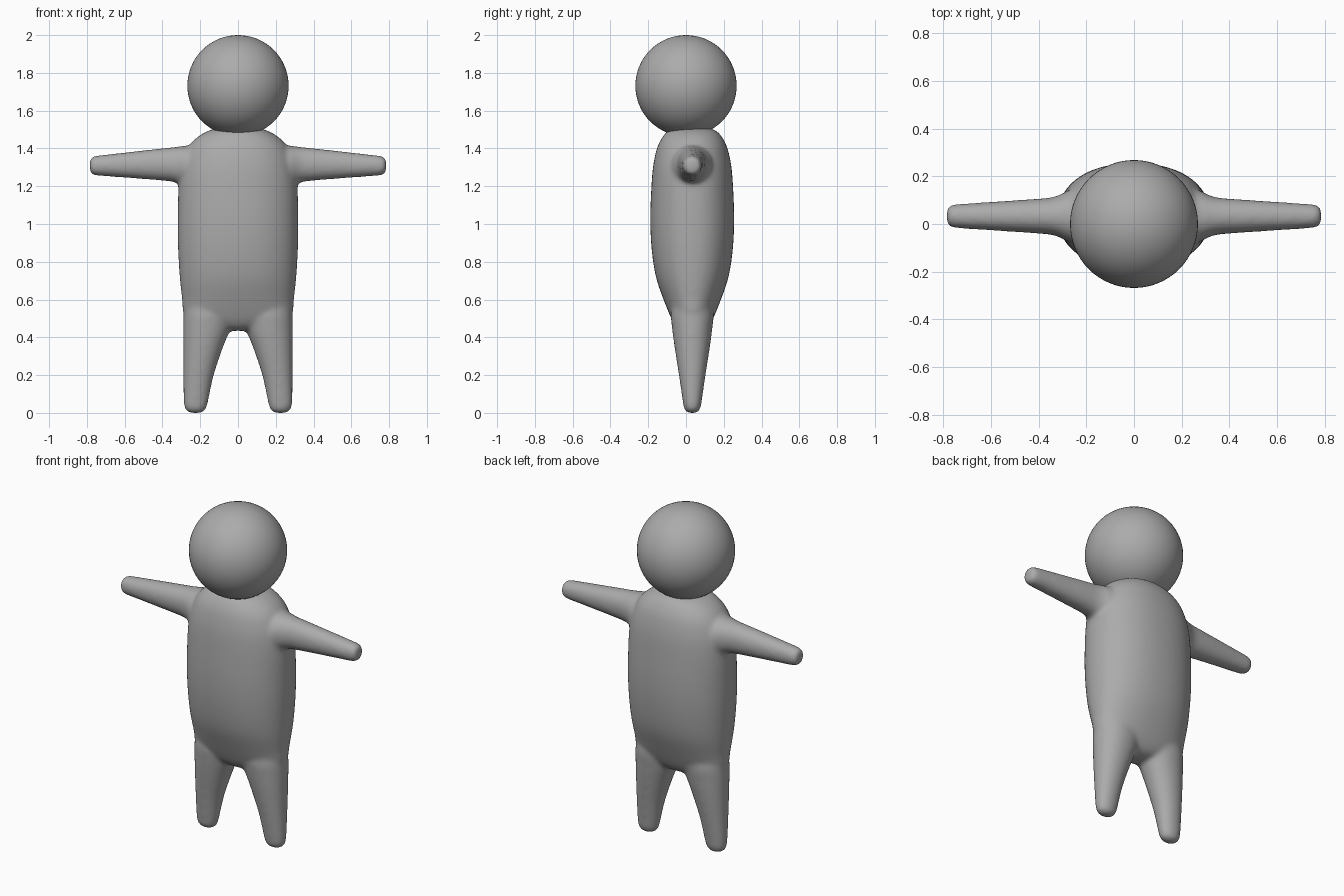
import bpy, bmesh
from math import sin, cos, tau
from mathutils import Vector

if "Cube" in bpy.data.objects:
    bpy.data.objects.remove(bpy.data.objects["Cube"])

Y = 0.033  # body centre depth


def power(v, p):
    return abs(v) ** p * (1 if v >= 0 else -1)


def refine(rings, k=4):
    """Round off a ring list with a Catmull-Rom curve."""
    r = [Vector(q) for q in rings]
    r = [r[0]] + r + [r[-1]]
    out = []
    for p0, p1, p2, p3 in zip(r, r[1:], r[2:], r[3:]):
        for i in range(k):
            t = i / k
            out.append(0.5 * (2 * p1 + (p2 - p0) * t + (2 * p0 - 5 * p1 + 4 * p2 - p3) * t * t
                              + (3 * p1 - p0 - 3 * p2 + p3) * t ** 3))
    return out + [r[-1]]


def loft(bm, rings, place, n=64, e=2.0):
    """Skin closed rings (t, centre, half width, half depth) along one axis."""
    loops, faces = [], []
    for t, c, a, b in refine(rings):
        loops.append([bm.verts.new(place(t, c + a * power(cos(tau * i / n), 2 / e),
                                         Y + b * power(sin(tau * i / n), 2 / e)))
                      for i in range(n)])
    for lo, hi in zip(loops, loops[1:]):
        for i in range(n):
            j = (i + 1) % n
            faces.append(bm.faces.new((lo[i], lo[j], hi[j], hi[i])))
    faces += [bm.faces.new(loops[0]), bm.faces.new(loops[-1])]
    bmesh.ops.recalc_face_normals(bm, faces=faces)


bm = bmesh.new()

# Torso, from crotch to neck
torso = [(0.435, 0, .04, .04), (0.45, 0, .11, .075), (0.48, 0, .22, .10),
         (0.52, 0, .286, .12), (0.60, 0, .296, .152), (0.70, 0, .307, .187),
         (0.80, 0, .314, .207), (0.92, 0, .319, .219), (1.05, 0, .319, .222),
         (1.20, 0, .315, .216), (1.30, 0, .303, .208), (1.37, 0, .282, .195),
         (1.42, 0, .255, .18), (1.46, 0, .215, .158), (1.49, 0, .165, .132),
         (1.508, 0, .11, .09), (1.515, 0, .06, .05)]
loft(bm, torso, lambda t, u, v: (u, v, t), e=2.2)

# Legs and arms, repeated on both sides
leg = [(0.0, .225, .03, .022), (0.008, .225, .047, .036), (0.03, .225, .06, .046),
       (0.07, .2225, .067, .052), (0.20, .209, .081, .071), (0.35, .184, .106, .094),
       (0.45, .164, .126, .107), (0.53, .155, .132, .113), (0.64, .15, .125, .09)]
arm = [(0.15, 1.305, .10, .12), (0.27, 1.308, .106, .108), (0.31, 1.312, .099, .090),
       (0.35, 1.315, .091, .078), (0.42, 1.315, .084, .072), (0.60, 1.312, .067, .060),
       (0.74, 1.309, .054, .051), (0.77, 1.309, .049, .046), (0.781, 1.309, .039, .036),
       (0.785, 1.309, .025, .023)]
for s in (-1, 1):
    loft(bm, leg, lambda t, u, v: (s * u, v, t), e=2.1)
    loft(bm, arm, lambda t, u, v: (s * t, v, u), e=2.1)

mesh = bpy.data.meshes.new("body")
bm.to_mesh(mesh)
bm.free()
body = bpy.data.objects.new("body", mesh)
bpy.context.collection.objects.link(body)

# Fuse the parts into one soft skin
fuse = body.modifiers.new("fuse", 'REMESH')
fuse.mode = 'VOXEL'
fuse.voxel_size = 0.01
fuse.use_smooth_shade = True
soften = body.modifiers.new("soften", 'SMOOTH')
soften.factor = 0.5
soften.iterations = 22

# Head
bpy.ops.mesh.primitive_uv_sphere_add(segments=64, ring_count=32, radius=0.268,
                                     location=(0, 0, 1.732))
head = bpy.context.object
head.name = "head"
bpy.ops.object.shade_smooth()

# Dark grey finish
grey = bpy.data.materials.new("dark_grey")
grey.diffuse_color = (0.41, 0.41, 0.41, 1)
grey.use_nodes = True
grey.node_tree.nodes["Principled BSDF"].inputs["Base Color"].default_value = grey.diffuse_color
for ob in (body, head):
    ob.data.materials.append(grey)
